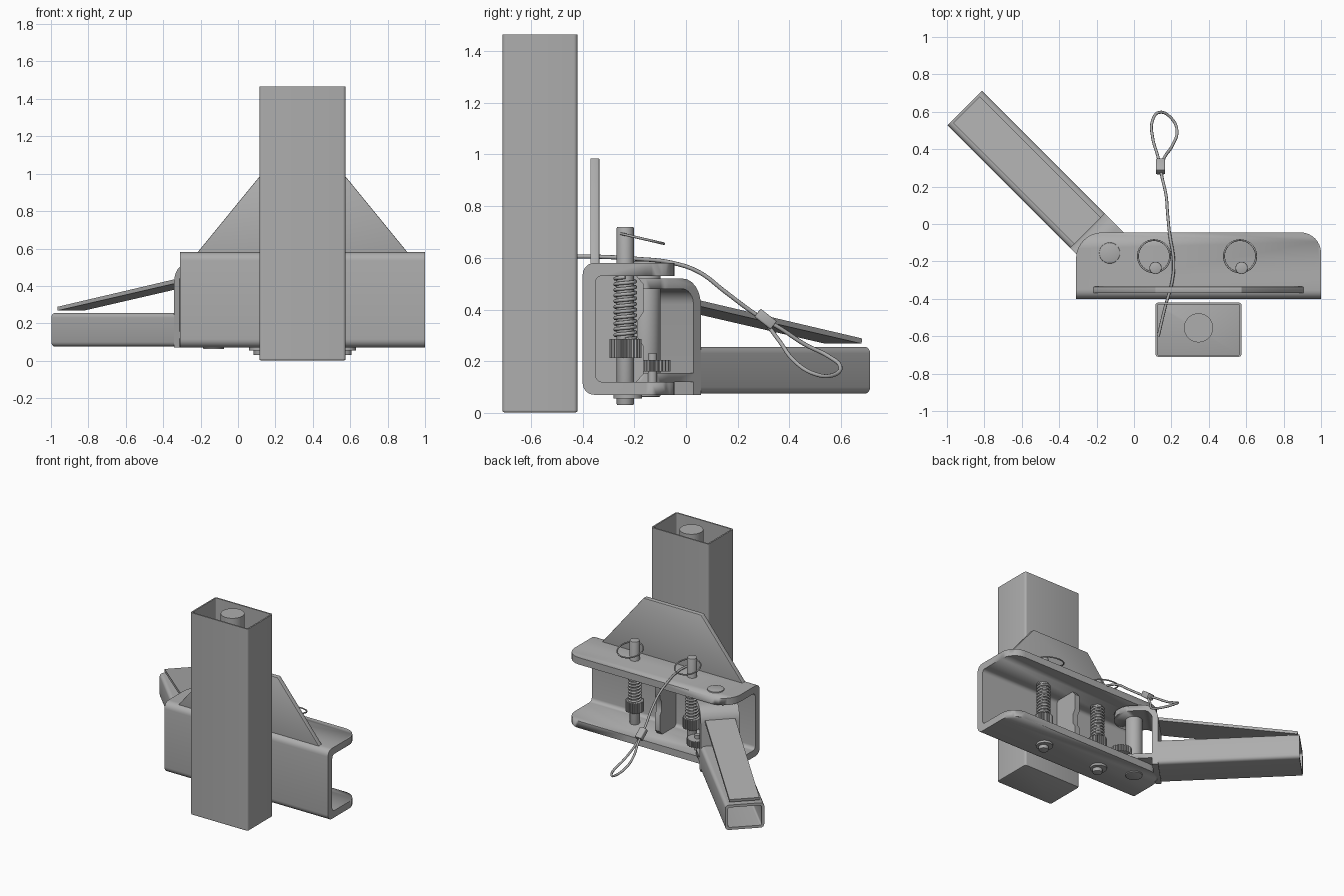
import bpy, bmesh, math
from mathutils import Vector, Matrix

if "Cube" in bpy.data.objects:
    bpy.data.objects.remove(bpy.data.objects["Cube"])

steel = bpy.data.materials.new("steel_grey")
steel.diffuse_color = (0.42, 0.42, 0.42, 1)
steel.use_nodes = True
steel.node_tree.nodes["Principled BSDF"].inputs["Base Color"].default_value = steel.diffuse_color


def finish(ob, matrix=None, angle=35):
    ob.data.materials.append(steel)
    if matrix:
        ob.matrix_world = matrix
    if ob.type == 'MESH':
        bpy.ops.object.select_all(action='DESELECT')
        ob.select_set(True)
        bpy.context.view_layer.objects.active = ob
        bpy.ops.object.shade_smooth_by_angle(angle=math.radians(angle))
    return ob


def rounded(corners, steps=6):
    """Polygon from (a, b, radius) corners, with arcs where radius > 0."""
    out, n = [], len(corners)
    for i, c in enumerate(corners):
        p = Vector(c[:2])
        r = c[2] if len(c) > 2 else 0
        if not r:
            out.append(tuple(p))
            continue
        d0 = (Vector(corners[i - 1][:2]) - p).normalized()
        d1 = (Vector(corners[(i + 1) % n][:2]) - p).normalized()
        centre = p + (d0 + d1) * r          # right-angle corners
        for k in range(steps + 1):
            t = math.pi / 2 * k / steps
            out.append(tuple(centre - d1 * r * math.cos(t) - d0 * r * math.sin(t)))
    return out


PLANES = {'z': lambda a, b, t: (a, b, t),
          'y': lambda a, b, t: (a, t, b),
          'x': lambda a, b, t: (t, a, b)}


def prism(name, pts, lo, hi, axis='z', bevel=0, matrix=None, hole=None):
    """Extrude a polygon along an axis; hole gives an inner loop of equal count."""
    f = PLANES[axis]
    bm = bmesh.new()
    rings = [[bm.verts.new(f(a, b, t)) for a, b in loop]
             for loop in ([pts, hole] if hole else [pts]) for t in (lo, hi)]
    n = len(pts)

    def band(r, s):
        for i in range(n):
            j = (i + 1) % n
            bm.faces.new((r[i], r[j], s[j], s[i]))
    band(rings[0], rings[1])
    if hole:
        band(rings[2], rings[3])
        band(rings[0], rings[2])
        band(rings[1], rings[3])
    else:
        bm.faces.new(rings[0])
        bm.faces.new(rings[1])
    bmesh.ops.recalc_face_normals(bm, faces=bm.faces)
    if bevel:
        sharp = [e for e in bm.edges if e.calc_face_angle(0) > 0.6]
        bmesh.ops.bevel(bm, geom=sharp, offset=bevel, segments=2, affect='EDGES', profile=0.5)
    me = bpy.data.meshes.new(name)
    bm.to_mesh(me)
    bm.free()
    ob = bpy.data.objects.new(name, me)
    bpy.context.collection.objects.link(ob)
    return finish(ob, matrix)


def rect(a0, a1, b0, b1, r=0):
    return rounded([(a0, b0, r), (a1, b0, r), (a1, b1, r), (a0, b1, r)], 4)


def disc(x, y, r, n=32):
    return [(x + r * math.cos(2 * math.pi * i / n), y + r * math.sin(2 * math.pi * i / n))
            for i in range(n)]


def gear(name, x, y, r, lo, hi, teeth=24):
    pts = []
    for i in range(teeth * 4):
        q = r if i % 4 < 2 else r * 0.88
        t = 2 * math.pi * i / (teeth * 4)
        pts.append((x + q * math.cos(t), y + q * math.sin(t)))
    return prism(name, pts, lo, hi)


def wire(name, pts, r, kind='POLY', cyclic=False):
    cu = bpy.data.curves.new(name, 'CURVE')
    cu.dimensions = '3D'
    cu.bevel_depth, cu.bevel_resolution, cu.use_fill_caps = r, 2, True
    sp = cu.splines.new(kind)
    if kind == 'BEZIER':
        sp.bezier_points.add(len(pts) - 1)
        for b, p in zip(sp.bezier_points, pts):
            b.co = p
            b.handle_left_type = b.handle_right_type = 'AUTO'
        sp.resolution_u = 6
    else:
        sp.points.add(len(pts) - 1)
        for b, p in zip(sp.points, pts):
            b.co = (*p, 1)
    sp.use_cyclic_u = cyclic
    ob = bpy.data.objects.new(name, cu)
    bpy.context.collection.objects.link(ob)
    return finish(ob)


def trim(ob, outline):
    """Keep only what lies within a plan outline."""
    cutter = prism("trim_shape", outline, -1, 2)
    cutter.hide_render = True
    m = ob.modifiers.new("trim", 'BOOLEAN')
    m.operation, m.object, m.solver = 'INTERSECT', cutter, 'EXACT'
    bpy.context.view_layer.objects.active = ob
    bpy.ops.object.modifier_apply(modifier=m.name)
    bpy.data.objects.remove(cutter)


# Upright square tube with closed foot and inner rod
prism("upright_tube", rect(.115, .575, -.71, -.42, .015), .012, 1.465,
      hole=rect(.125, .565, -.70, -.43, .008))
prism("upright_foot", rect(.115, .575, -.71, -.42, .015), .002, .022, bevel=.006)
prism("upright_rod", disc(.345, -.555, .078), .02, 1.46)

# C-shaped channel with rounded flange corners
channel = prism("channel", rounded([
    (-.40, .07, .045), (-.045, .07), (-.045, .12), (-.35, .12, .025),
    (-.35, .53, .025), (-.045, .53), (-.045, .58), (-.40, .58, .045)]), -.31, 1.0, 'x')
trim(channel, rounded([(-.31, -.5), (1.0, -.5), (1.0, -.045, .11), (-.31, -.045, .14)], 8))

# Gusset plate above the channel, and stiffener inside it
prism("gusset_plate", [(-.22, .575), (.91, .575), (.575, .985), (.115, .985)],
      -.37, -.335, 'y', bevel=.004)
prism("stiffener", [(-.36, .11), (-.2, .11), (-.165, .15), (-.165, .26), (-.185, .29),
                    (-.185, .36), (-.165, .39), (-.165, .5), (-.2, .54), (-.36, .54)],
      .325, .365, 'x')

# Two spring-loaded lock pins with pull rings
for i, x in enumerate((.115, .575)):
    y, tag = -.235, ("left", "right")[i]
    prism("lock_pin_" + tag, disc(x, y, .033), .03, .72, bevel=.005)
    prism("pin_washer_" + tag, disc(x, y + .01, .055), .055, .072)
    gear("pin_collar_" + tag, x, y, .062, .212, .285)
    turns, per = 11, 14
    wire("pin_spring_" + tag, [(x + .04 * math.cos(2 * math.pi * k / per),
                                y + .04 * math.sin(2 * math.pi * k / per),
                                .285 + .24 * k / (turns * per))
                               for k in range(turns * per + 1)], .007)
    wire("pull_ring_" + tag, [(x - .008 + .086 * math.cos(t), -.172 + .086 * math.sin(t),
                               .675 - .02 * math.sin(t))
                              for t in [2 * math.pi * k / 40 for k in range(40)]],
         .005, cyclic=True)

# Small gear on a short axle
gear("idler_gear", 0, -.13, .07, .16, .205)
prism("idler_axle", disc(0, -.13, .018, 20), .11, .23)

# Swivel pin at the arm pivot
prism("swivel_pin", disc(-.13, -.155, .056), .062, .588, bevel=.004)

# Folding arm, built along +x from the pivot, then turned
arm = Matrix.Translation((-.13, -.155, 0)) @ Matrix.Rotation(math.radians(135), 4, 'Z')
yoke = prism("arm_yoke", rounded([
    (-.13, .52), (-.13, .48), (.13, .48, .06), (.13, .155), (-.13, .155), (-.13, .12),
    (.13, .12), (.13, .07), (.17, .07), (.17, .52, .1)]), -.13, .13, 'y')
trim(yoke, rounded([(-.13, -.13, .125), (.3, -.13), (.3, .13), (-.13, .13, .125)], 10))
yoke.matrix_world = arm
prism("arm_tube", rect(-.13, .13, .075, .255, .025), .165, 1.097, 'x', matrix=arm,
      hole=rect(-.112, .112, .093, .237, .012))
prism("arm_brace", [(.15, .42), (1.08, .268), (1.083, .288), (.15, .443)],
      -.1, .1, 'y', matrix=arm)

# Lanyard with ferrule and loop
wire("lanyard", [(.13, -.6, .6), (.165, -.45, .605), (.205, -.3, .603), (.212, -.2, .597),
                 (.19, -.05, .58), (.18, .05, .545), (.172, .15, .47), (.15, .25, .395),
                 (.14, .305, .36), (.128, .36, .33), (.1, .46, .265), (.098, .55, .22),
                 (.135, .597, .18), (.2, .565, .145), (.23, .5, .15), (.205, .42, .2),
                 (.165, .36, .28), (.145, .305, .355)], .008, 'BEZIER')
ferrule = Matrix.Translation((.142, .308, .363)) @ Matrix.Rotation(math.radians(-38), 4, 'X')
prism("lanyard_ferrule", rect(-.025, .025, -.02, .02, .008), -.04, .04, 'y',
      matrix=ferrule, bevel=.004)
